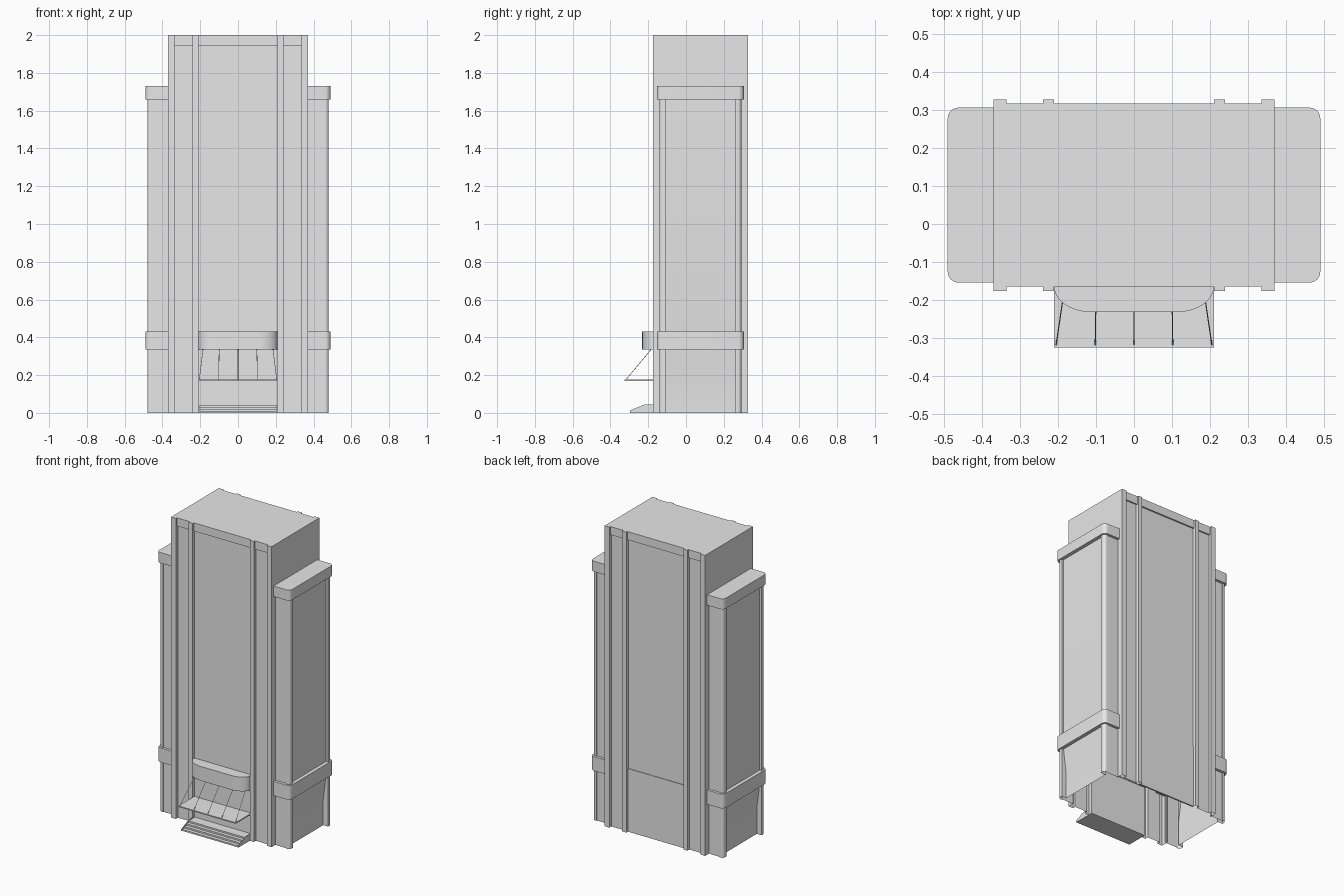
import bpy, bmesh
from math import sin, cos, pi
from mathutils import Vector

cube = bpy.data.objects.get("Cube")
if cube:
    bpy.data.objects.remove(cube, do_unlink=True)

grey = bpy.data.materials.new("plain_grey")
grey.use_nodes = True
grey.diffuse_color = (0.8, 0.8, 0.8, 1)
grey.node_tree.nodes["Principled BSDF"].inputs["Base Color"].default_value = (0.8, 0.8, 0.8, 1)

YC = 0.076  # depth centre of the tower


def finish(name, bm, mirror=""):
    """Make an object centred on the tower axis, mirrored along the given axes."""
    mesh = bpy.data.meshes.new(name)
    bm.to_mesh(mesh)
    bm.free()
    mesh.materials.append(grey)
    ob = bpy.data.objects.new(name, mesh)
    ob.location.y = YC
    bpy.context.collection.objects.link(ob)
    if mirror:
        mod = ob.modifiers.new("Mirror", 'MIRROR')
        mod.use_axis = ("x" in mirror, "y" in mirror, False)
        mod.merge_threshold = 0.0001
    bpy.ops.object.select_all(action='DESELECT')
    ob.select_set(True)
    bpy.context.view_layer.objects.active = ob
    bpy.ops.object.shade_smooth_by_angle(angle=pi / 6)
    return ob


def sheet(name, points, sweep, mirror="xy"):
    """Sweep an open line of points into a wall."""
    bm = bmesh.new()
    low = [bm.verts.new(p) for p in points]
    high = [bm.verts.new(Vector(p) + Vector(sweep)) for p in points]
    for i in range(len(points) - 1):
        bm.faces.new((low[i], low[i + 1], high[i + 1], high[i]))
    return finish(name, bm, mirror)


def add_solid(bm, points, sweep):
    low = [bm.verts.new(p) for p in points]
    high = [bm.verts.new(Vector(p) + Vector(sweep)) for p in points]
    bm.faces.new(low[::-1])
    bm.faces.new(high)
    n = len(points)
    for i in range(n):
        j = (i + 1) % n
        bm.faces.new((low[i], low[j], high[j], high[i]))
    bmesh.ops.recalc_face_normals(bm, faces=bm.faces[:])


def block(name, outline, z0, z1, mirror="xy"):
    """Extrude a plan outline between two heights."""
    bm = bmesh.new()
    add_solid(bm, [(x, y, z0) for x, y in outline], (0, 0, z1 - z0))
    return finish(name, bm, mirror)


def rect(x0, x1, y0, y1):
    return [(x0, y0), (x1, y0), (x1, y1), (x0, y1)]


def arc(cx, cy, rx, ry, start, steps=8):
    """Quarter arc, running anticlockwise."""
    angles = [start + pi / 2 * i / steps for i in range(steps + 1)]
    return [(cx + rx * cos(a), cy + ry * sin(a)) for a in angles]


# Tower: front and back walls with paired pilasters
def tower_line(panel, pier=-0.252):
    return [(0, panel), (0.21, panel), (0.21, pier), (0.24, pier), (0.24, panel),
            (0.335, panel), (0.335, pier), (0.37, pier), (0.37, -0.2)]


CROWN = 1.945
sheet("tower_walls", [(x, y, 0) for x, y in tower_line(-0.231)], (0, 0, CROWN))
block("tower_crown", tower_line(-0.241) + [(0.37, 0), (0, 0)], CROWN, 2)
sheet("tower_side_walls", [(0.37, -0.2, 1.6), (0.37, 0, 1.6)], (0, 0, CROWN - 1.6))
block("lower_wall_panel", rect(0, 0.21, -0.235, -0.225), 0, 0.42)

# Wings: rounded corner posts, recessed sides, cap and band
post = [(0.36, -0.212), (0.453, -0.212), (0.453, -0.217)]
post += arc(0.462, -0.199, 0.018, 0.018, -pi / 2) + [(0.48, -0.185), (0.44, -0.185)]
sheet("wing_corner_posts", [(x, y, 0) for x, y in post], (0, 0, 1.68))
side = [(0.466, 1.68), (0.466, 0.335), (0.445, 0.17), (0.445, 0)]
sheet("wing_side_panels", [(x, -0.185, z) for x, z in side], (0, 0.185, 0))
ring = [(0.3, -0.23)] + arc(0.462, -0.202, 0.028, 0.028, -pi / 2) + [(0.49, 0), (0.3, 0)]
block("wing_caps", ring, 1.66, 1.73)
block("wing_bands", ring, 0.335, 0.43)

# Entrance: bowed header, thin canopy and its tie rods
bow = [(0, -0.308)] + arc(0.11, -0.241, 0.1, 0.067, -pi / 2, 12) + [(0.21, -0.22), (0, -0.22)]
block("entrance_header", bow, 0.335, 0.43, "x")
block("canopy_slab", rect(0, 0.21, -0.401, -0.225), 0.17, 0.177, "x")

bm = bmesh.new()
for top_x, low_x in ((0, 0), (0.1, 0.102), (0.185, 0.205)):
    for s in ((-1, 1) if low_x else (1,)):
        a = Vector((s * top_x, -0.26, 0.337))
        b = Vector((s * low_x, -0.395, 0.175))
        turn = (b - a).to_track_quat('Z', 'Y').to_matrix().to_4x4()
        turn.translation = (a + b) / 2
        bmesh.ops.create_cone(bm, cap_ends=True, segments=8, radius1=0.0015,
                              radius2=0.0015, depth=(b - a).length, matrix=turn)
finish("canopy_rods", bm)

# Steps between sloping cheeks
bm = bmesh.new()
for i in range(4):
    add_solid(bm, [(x, y, 0) for x, y in rect(-0.206, 0.206, -0.37 + i * 0.023, -0.225)],
              (0, 0, 0.01 * (i + 1)))
cheek = [(-0.373, 0), (-0.225, 0), (-0.225, 0.044), (-0.296, 0.044), (-0.373, 0.013)]
for x in (-0.21, 0.206):
    add_solid(bm, [(x, y, z) for y, z in cheek], (0.004, 0, 0))
finish("entrance_steps", bm)
